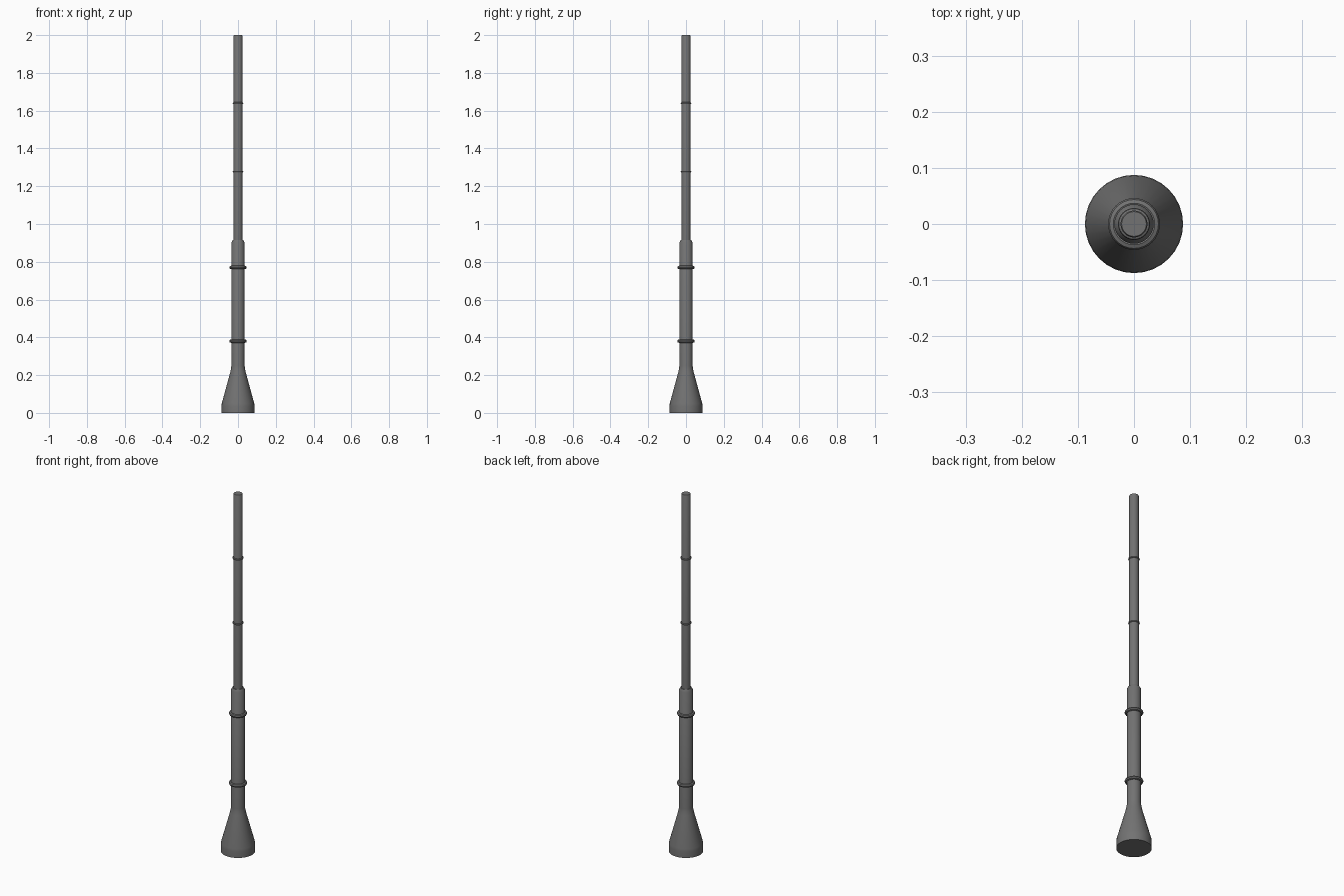
import bpy, bmesh, math

if "Cube" in bpy.data.objects:
    bpy.data.objects.remove(bpy.data.objects["Cube"])

SIDES = 32
metal = bpy.data.materials.new("dark grey metal")
metal.diffuse_color = (0.17, 0.17, 0.17, 1)
metal.use_nodes = True
metal.node_tree.nodes["Principled BSDF"].inputs["Base Color"].default_value = metal.diffuse_color


def lathe(name, profile, closed=False):
    """Spin a (radius, height) profile around z."""
    bm = bmesh.new()
    rings = []
    for r, z in profile:
        rings.append([bm.verts.new((r * math.cos(2 * math.pi * i / SIDES),
                                    r * math.sin(2 * math.pi * i / SIDES), z))
                      for i in range(SIDES)])
    pairs = list(zip(rings, rings[1:]))
    if closed:
        pairs.append((rings[-1], rings[0]))
    else:
        bm.faces.new(rings[0][::-1])
        bm.faces.new(rings[-1])
    for a, b in pairs:
        for i in range(SIDES):
            j = (i + 1) % SIDES
            bm.faces.new((a[i], a[j], b[j], b[i]))
    bmesh.ops.recalc_face_normals(bm, faces=bm.faces)
    mesh = bpy.data.meshes.new(name)
    bm.to_mesh(mesh)
    bm.free()
    mesh.materials.append(metal)
    obj = bpy.data.objects.new(name, mesh)
    bpy.context.collection.objects.link(obj)
    bpy.ops.object.select_all(action='DESELECT')
    obj.select_set(True)
    bpy.context.view_layer.objects.active = obj
    bpy.ops.object.shade_smooth_by_angle(angle=math.radians(35))
    return obj


def band(name, z, ring_r, tube_r):
    """Rounded ring around the pole."""
    lathe(name, [(ring_r + tube_r * math.cos(math.pi * k / 4),
                  z + tube_r * math.sin(math.pi * k / 4)) for k in range(8)], True)


# flared foot running into the thick lower pole
lathe("foot_and_lower_pole", [(0.0875, 0), (0.0875, 0.035), (0.086, 0.05), (0.041, 0.215),
                              (0.037, 0.235), (0.035, 0.25), (0.035, 0.902), (0.028, 0.914)])
# thin upper pole
lathe("upper_pole", [(0.024, 0.90), (0.024, 1.996), (0.022, 2.0)])
# bands
for n, z in enumerate((0.38, 0.77)):
    band(f"lower_band_{n + 1}", z, 0.037, 0.0092)
for n, z in enumerate((1.277, 1.64)):
    band(f"upper_band_{n + 1}", z, 0.0235, 0.005)
